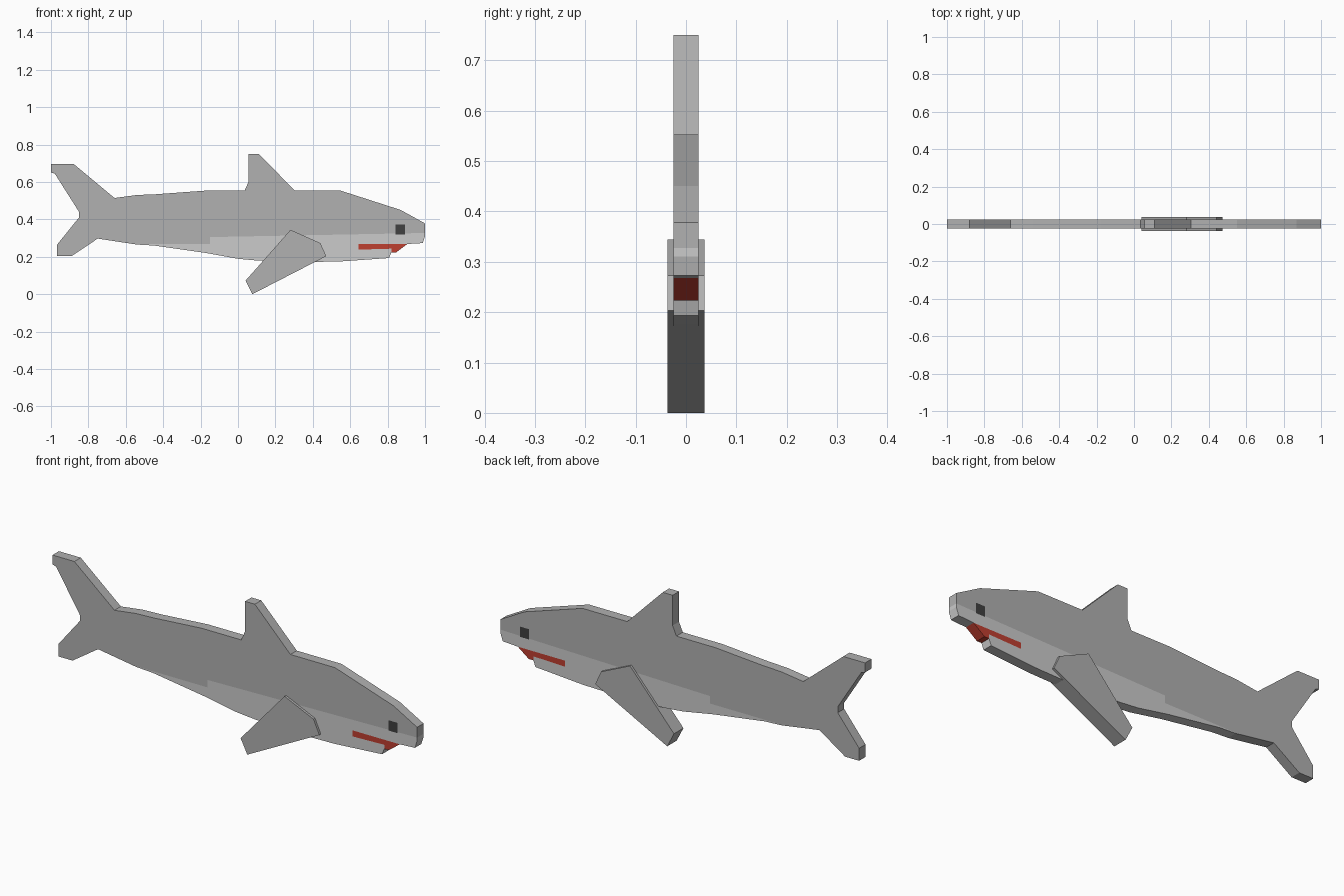
import bpy, bmesh
from mathutils import Vector

if "Cube" in bpy.data.objects:
    bpy.data.objects.remove(bpy.data.objects["Cube"])


def material(name, rgb):
    m = bpy.data.materials.new(name)
    m.diffuse_color = (*rgb, 1)
    m.use_nodes = True
    m.node_tree.nodes["Principled BSDF"].inputs["Base Color"].default_value = m.diffuse_color
    return m


GREY = material("back grey", (0.44, 0.44, 0.44))
PALE = material("belly pale grey", (0.60, 0.60, 0.60))
RED = material("mouth red", (0.52, 0.05, 0.03))
DARK = material("eye dark grey", (0.05, 0.05, 0.05))


def slab(name, profile, half, mats, cuts=(), rule=None):
    """Extrude an x-z profile to +-half in y, cut it and colour faces by rule."""
    bm = bmesh.new()
    face = bm.faces.new([bm.verts.new((x, -half, z)) for x, z in profile])
    side = bmesh.ops.extrude_face_region(bm, geom=[face], use_keep_orig=True)
    moved = [v for v in side["geom"] if isinstance(v, bmesh.types.BMVert)]
    bmesh.ops.translate(bm, verts=moved, vec=(0, 2 * half, 0))
    bmesh.ops.recalc_face_normals(bm, faces=bm.faces[:])
    bmesh.ops.triangulate(bm, faces=bm.faces[:])
    for (x0, z0), (x1, z1) in cuts:
        bmesh.ops.bisect_plane(bm, geom=bm.verts[:] + bm.edges[:] + bm.faces[:], dist=1e-6,
                               plane_co=(x0, 0, z0), plane_no=Vector((z0 - z1, 0, x1 - x0)))
    if rule:
        for f in bm.faces:
            c = f.calc_center_median()
            f.material_index = rule(c.x, c.y, c.z, f.normal)
    me = bpy.data.meshes.new(name)
    bm.to_mesh(me)
    bm.free()
    for m in mats:
        me.materials.append(m)
    ob = bpy.data.objects.new(name, me)
    bpy.context.collection.objects.link(ob)
    return ob


# Body outline: tail, back, dorsal fin, snout, mouth, belly
body = [(-1, 0.65), (-1, 0.697), (-0.88, 0.697), (-0.66, 0.514), (-0.54, 0.53), (-0.44, 0.534),
        (-0.18, 0.553), (0.035, 0.553), (0.056, 0.60), (0.056, 0.75), (0.11, 0.75), (0.305, 0.553),
        (0.55, 0.553), (0.87, 0.45), (1, 0.378), (1, 0.31), (0.988, 0.273), (0.905, 0.268),
        (0.845, 0.223), (0.82, 0.223), (0.808, 0.193), (0.55, 0.175), (0.3, 0.17), (0.1, 0.18),
        (0, 0.189), (-0.17, 0.22), (-0.45, 0.26), (-0.54, 0.265), (-0.75, 0.297), (-0.89, 0.203),
        (-0.967, 0.203), (-0.967, 0.265), (-0.85, 0.41), (-0.85, 0.44), (-0.98, 0.645)]


def height(line, x):
    (x0, z0), (x1, z1) = line
    return z0 + (z1 - z0) * (x - x0) / (x1 - x0)


def upright(x):
    return (x, 0), (x, 1)


def level(z):
    return (0, z), (1, z)


belly_line = ((-0.15, 0.305), (1, 0.327))
jaw_line = ((0.645, 0.238), (0.82, 0.243))
cuts = [belly_line, jaw_line, level(0.268), level(0.32), level(0.371),
        upright(-0.15), upright(-0.54), upright(0.645), upright(0.82), upright(0.843), upright(0.892)]


def body_colour(x, y, z, n):
    if 0.843 < x < 0.892 and 0.32 < z < 0.371 and abs(n.y) > 0.9:
        return 3
    if x > 0.645 and z < 0.268 and (x > 0.82 or z > height(jaw_line, x)):
        return 2
    if x > -0.15:
        return 1 if z < height(belly_line, x) else 0
    return 1 if x > -0.54 and z < 0.268 else 0


slab("body", body, 0.025, [GREY, PALE, RED, DARK], cuts, body_colour)

# Pectoral fins: one thicker slab standing proud on both sides
slab("pectoral_fins", [(0.281, 0.344), (0.44, 0.273), (0.472, 0.203), (0.077, 0), (0.04, 0.072)],
     0.037, [GREY])
